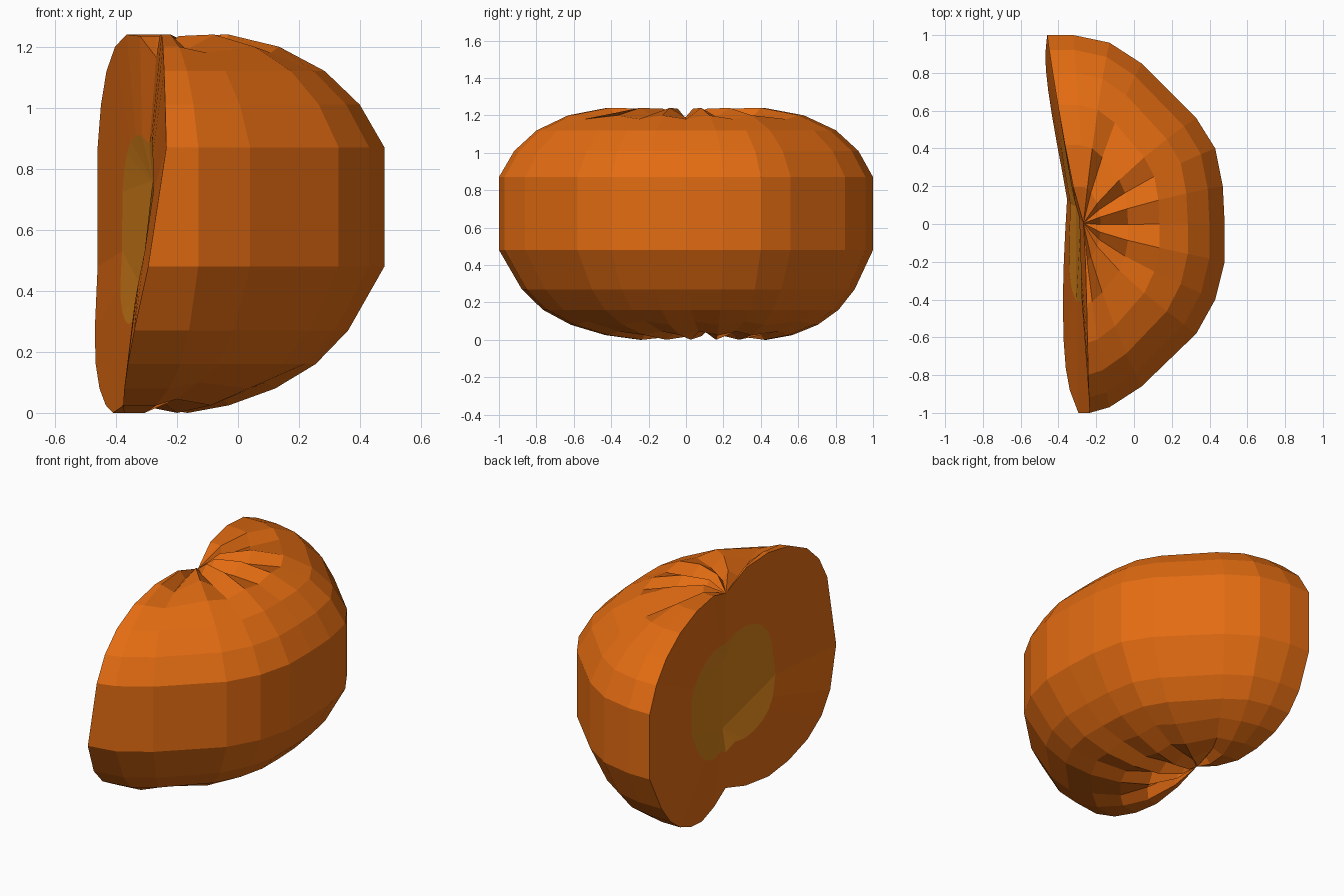
import bpy, bmesh
from mathutils import Vector

if "Cube" in bpy.data.objects:
    bpy.data.objects.remove(bpy.data.objects["Cube"])

# Widest outline seen from above, front cut edge round to back cut edge
OUTLINE = [(-.28, -1), (-.13, -.97), (.04, -.86), (.33, -.58), (.43, -.40), (.48, -.2), (.48, 0),
           (.47, .2), (.43, .4), (.33, .56), (.04, .85), (-.13, .96), (-.32, 1), (-.46, 1)]
# Side profile: share of the outline radius, height
PROFILE = [(.16, .02), (.34, 0), (.5, .025), (.66, .08), (.79, .16), (.89, .27), (1, .48),
           (1, .87), (.92, 1.01), (.8, 1.12), (.63, 1.2), (.42, 1.24), (.2, 1.235)]
GROOVES = {2, 4, 6, 8, 10}
LAST = len(OUTLINE) - 1


def axis(z):
    # Leaning core line of the pumpkin
    t = z / 1.2
    return Vector((-.36 + .095 * t, .14 - .14 * t, z))


def shell_point(m, f, z):
    X, Y = OUTLINE[m]
    a = axis(z)
    power = 1.35
    if m == 0:              # front cut edge leans with height
        X, power = min(-.235, -.4 + .22 * z), 1
    elif m == LAST:         # back cut edge flares at the bottom
        X, power = -.46 - .13 * max(0, .48 - z), 1.1 if z < .4 else .75
    if m in GROOVES and f < .7:
        depth = .05 if f < .45 else .02
        z += depth if z < .6 else -depth
    return Vector((a.x + f ** power * (X - a.x), a.y + f * (Y - a.y), z))


bm = bmesh.new()
bottom, top = bm.verts.new(axis(.07)), bm.verts.new(axis(1.165))
grid = [[bm.verts.new(shell_point(m, f, z)) for f, z in PROFILE] for m in range(LAST + 1)]

# Ribbed outer skin
for a, b in zip(grid, grid[1:]):
    bm.faces.new((bottom, a[0], b[0]))
    for k in range(len(PROFILE) - 1):
        bm.faces.new((a[k], a[k + 1], b[k + 1], b[k]))
    bm.faces.new((top, b[-1], a[-1]))

# Two cut faces meeting at the core, with a slightly sunken pulp centre
rim_low, rim_high = bm.verts.new(axis(.27)), bm.verts.new(axis(.88))
floor_low, floor_high = [bm.verts.new(axis(z) + Vector((.02, 0, 0))) for z in (.4, .76)]
half = PROFILE.index((1, .48)) + 1
for m in (0, LAST):
    rim = []
    for v in grid[m]:
        z = .58 + (v.co.z - .58) * .5
        a, b = axis(z), axis(v.co.z)
        rim.append(bm.verts.new((a.x + (v.co.x - b.x) * .45, a.y + (v.co.y - b.y) * .45, z)))
    outer = [bottom] + grid[m] + [top]
    inner = [rim_low] + rim + [rim_high]
    for k in range(len(outer) - 1):
        bm.faces.new((outer[k], outer[k + 1], inner[k + 1], inner[k]))
        if k == half:
            pulp = bm.faces.new((inner[k], inner[k + 1], floor_high, floor_low))
        else:
            pulp = bm.faces.new((inner[k], inner[k + 1], floor_low if k < half else floor_high))
        pulp.material_index = 1

bmesh.ops.recalc_face_normals(bm, faces=bm.faces)
mesh = bpy.data.meshes.new("pumpkin_half")
bm.to_mesh(mesh)
bm.free()
pumpkin = bpy.data.objects.new("pumpkin_half", mesh)
bpy.context.collection.objects.link(pumpkin)

# Orange skin and yellower pulp
for name, colour in (("orange", (.77, .15, .006, 1)), ("pulp", (.68, .22, .01, 1))):
    material = bpy.data.materials.new(name)
    material.diffuse_color = colour
    material.use_nodes = True
    material.node_tree.nodes["Principled BSDF"].inputs["Base Color"].default_value = material.diffuse_color
    mesh.materials.append(material)
